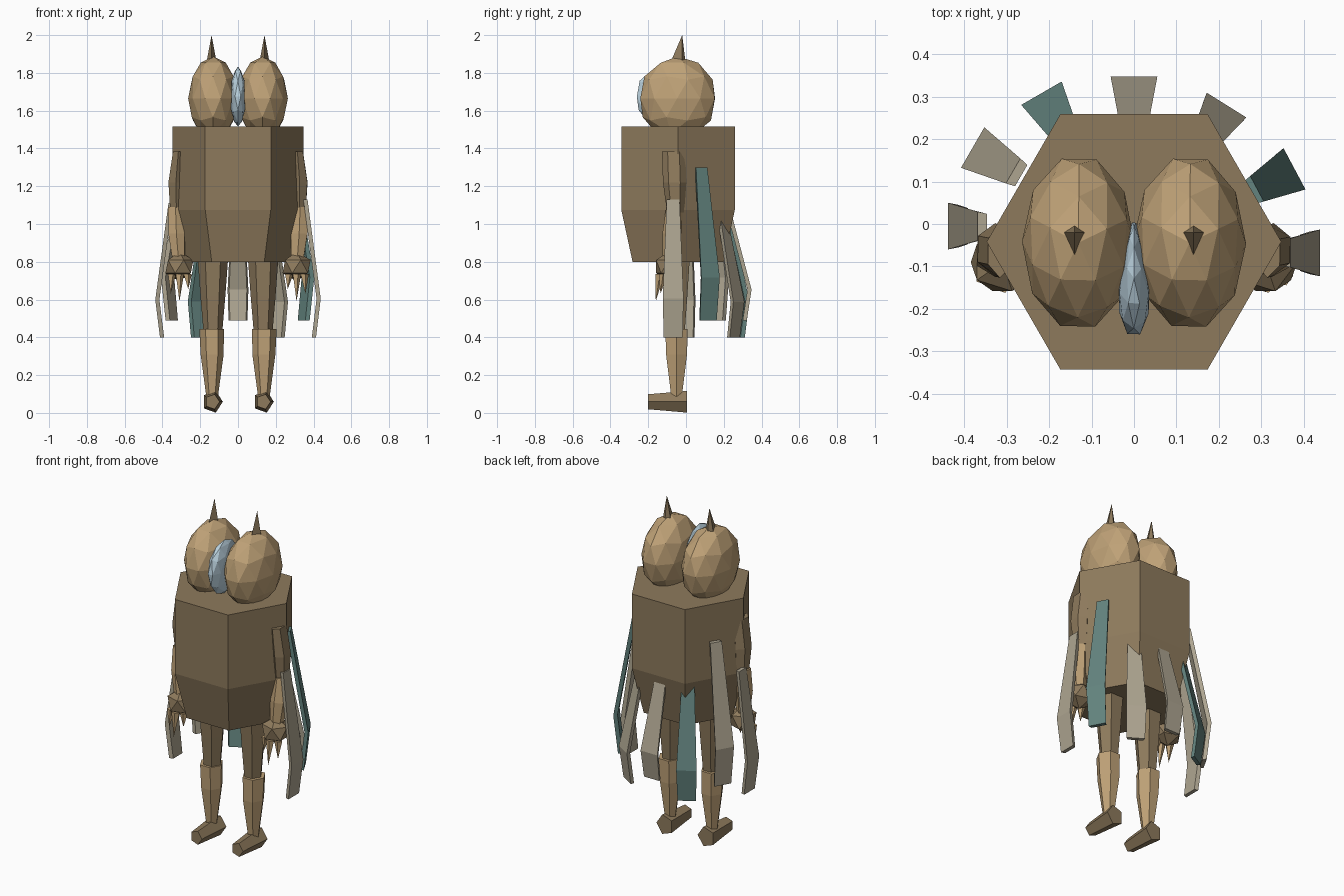
import bpy, bmesh, math
from mathutils import Vector, Matrix

if "Cube" in bpy.data.objects:
    bpy.data.objects.remove(bpy.data.objects["Cube"])


def mat(name, col):
    m = bpy.data.materials.new(name)
    m.diffuse_color = (*col, 1)
    m.use_nodes = True
    m.node_tree.nodes["Principled BSDF"].inputs["Base Color"].default_value = m.diffuse_color
    return m


BROWN = mat("brown", (0.27, 0.195, 0.108))
TAN = mat("tan", (0.52, 0.36, 0.185))
BLUE = mat("pale_blue", (0.50, 0.65, 0.74))
GREY = mat("warm_grey", (0.42, 0.375, 0.28))
TEAL = mat("teal", (0.127, 0.231, 0.212))


def finish(name, bm, material):
    bmesh.ops.recalc_face_normals(bm, faces=bm.faces)
    me = bpy.data.meshes.new(name)
    bm.to_mesh(me)
    bm.free()
    me.materials.append(material)
    ob = bpy.data.objects.new(name, me)
    bpy.context.collection.objects.link(ob)
    return ob


def loft(name, rings, material):
    """Skin equal-length rings of points and cap both ends."""
    bm = bmesh.new()
    loops = [[bm.verts.new(p) for p in r] for r in rings]
    n = len(loops[0])
    for a, b in zip(loops, loops[1:]):
        for i in range(n):
            j = (i + 1) % n
            bm.faces.new((a[i], a[j], b[j], b[i]))
    bm.faces.new(loops[0])
    bm.faces.new(loops[-1])
    return finish(name, bm, material)


def ring(x, y, z, rx, ry, n=6, turn=0.0):
    return [(x + rx * math.cos(turn + math.tau * i / n),
             y + ry * math.sin(turn + math.tau * i / n), z) for i in range(n)]


def ball(name, centre, radii, subdiv, material, shape=None, turn=0.0):
    bm = bmesh.new()
    bmesh.ops.create_icosphere(bm, subdivisions=subdiv, radius=1)
    for v in bm.verts:
        v.co = Matrix.Rotation(turn, 3, 'Z') @ v.co
        if shape:
            shape(v)
        v.co = Vector(c * r + o for c, r, o in zip(v.co, radii, centre))
    return finish(name, bm, material)


def spike(name, base, tip, material):
    bm = bmesh.new()
    b = [bm.verts.new(p) for p in base]
    t = bm.verts.new(tip)
    for i in range(len(b)):
        bm.faces.new((b[i], b[(i + 1) % len(b)], t))
    bm.faces.new(b)
    return finish(name, bm, material)


# Hexagonal body, tapered at the bottom
loft("body", [ring(0, -0.042, z, 0.347 * s, 0.347 * s)
              for z, s in ((0.798, 0.8), (1.075, 1), (1.515, 1))], BROWN)


# Beak narrows toward the back
def narrow_back(v):
    v.co.x *= min(1, 1.15 - 0.5 * (v.co.y + 0.6)) if v.co.y > -0.6 else 1.15


ball("beak", (0, -0.128, 1.675), (0.043, 0.138, 0.158), 2, BLUE, narrow_back, 0.3)

for s, side in ((-1, "left"), (1, "right")):
    # Head lobes and ear tufts
    ball(f"{side}_head_lobe", (s * 0.131, -0.044, 1.665), (0.133, 0.207, 0.222),
         2, TAN, turn=0.3)
    x = s * 0.14
    spike(f"{side}_ear_tuft", [(x - 0.026, -0.02, 1.86), (x, -0.08, 1.86),
                               (x + 0.026, -0.02, 1.86), (x, -0.003, 1.86)],
          (x, -0.02, 2.0), BROWN)

    # Legs
    x = s * 0.133
    loft(f"{side}_thigh", [ring(x, -0.05, z, r, r) for z, r in
                           ((0.43, 0.05), (0.62, 0.066), (0.85, 0.083))], BROWN)
    loft(f"{side}_shin", [ring(x * k, -0.05, z, r, r * 1.05) for z, r, k in
                          ((0.08, 0.03, 1.03), (0.11, 0.034, 1.03),
                           (0.31, 0.061, 1.03), (0.445, 0.065, 1.05))], TAN)
    # Feet are pentagonal wedges running forward
    loft(f"{side}_foot", [[(s * 0.135 + r * math.cos(math.tau * i / 5), y,
                            0.059 + r * 1.1 * math.sin(math.tau * i / 5))
                           for i in range(5)] for y, r in
                          ((-0.2, 0.038), (-0.1, 0.046), (0.005, 0.055))], BROWN)

    # Arms
    loft(f"{side}_upper_arm", [ring(s * x, y, z, rx, ry, 6, 0.5)
                               for x, y, z, rx, ry in
                               ((0.325, -0.055, 1.06, 0.038, 0.045),
                                (0.328, -0.06, 1.22, 0.046, 0.062),
                                (0.315, -0.065, 1.385, 0.033, 0.062))], BROWN)
    loft(f"{side}_forearm", [ring(s * x, y, z, r, r, 6, 0.5) for x, y, z, r in
                             ((0.315, -0.085, 0.82, 0.038),
                              (0.325, -0.075, 0.95, 0.05),
                              (0.33, -0.06, 1.09, 0.045))], TAN)
    ball(f"{side}_hand", (s * 0.31, -0.09, 0.775), (0.083, 0.08, 0.078), 1, BROWN)
    # Claws
    for i, (dx, dy, z) in enumerate(((0.055, -0.045, 0.63), (0.0, -0.07, 0.59),
                                     (-0.055, -0.045, 0.655))):
        x, y = s * (0.31 + dx * 0.75), -0.09 + dy * 0.7
        spike(f"{side}_claw_{i + 1}", ring(x, y, 0.735, 0.024, 0.024, 5),
              (s * (0.31 + dx * 0.85), -0.09 + dy, z), TAN)

# Fan of tail feathers: outer x, y, heading, top height, bottom height, run-in, colour
feathers = (
    (0.438, -0.068, 0, 1.13, 0.40, 0.07, GREY),
    (0.378, 0.130, 28, 1.30, 0.49, 0.10, TEAL),
    (0.218, 0.280, 58, 1.07, 0.40, 0.10, GREY),
    (0.000, 0.347, 90, 1.07, 0.49, 0.11, GREY),
    (-0.218, 0.308, 120, 1.08, 0.40, 0.11, TEAL),
    (-0.380, 0.180, 150, 1.30, 0.49, 0.11, GREY),
    (-0.438, -0.005, 180, 1.11, 0.40, 0.07, GREY),
)
for k, (x, y, ang, top, low, run, m) in enumerate(feathers):
    a = math.radians(ang)
    out, across = Vector((math.cos(a), math.sin(a), 0)), Vector((-math.sin(a), math.cos(a), 0))
    bend = low + (top - low) * 0.28
    rings = []
    for z, inward, w in ((low, 0.025, 0.05), (bend, 0, 0.055), (top, run, 0.034)):
        p = Vector((x, y, z)) - out * inward
        rings.append([p - across * w, p + across * w,
                      p + across * w * 0.85 - out * 0.022,
                      p - across * w * 0.85 - out * 0.022])
    loft(f"tail_feather_{k + 1}", rings, m)
